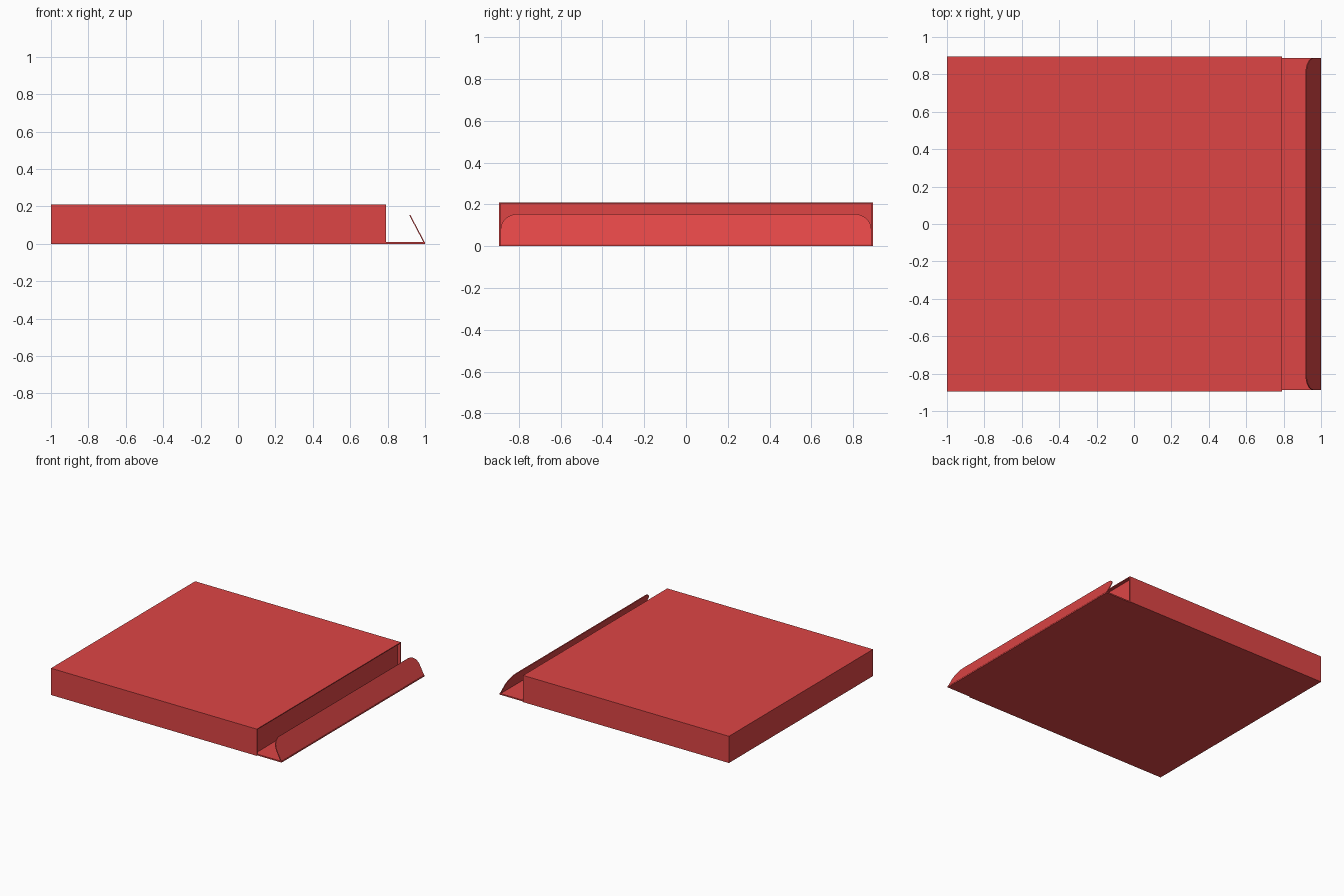
import bpy, bmesh, math
from mathutils import Vector

if "Cube" in bpy.data.objects:
    bpy.data.objects.remove(bpy.data.objects["Cube"])

mat = bpy.data.materials.new("red_card")
mat.diffuse_color = (0.73, 0.06, 0.06, 1)
mat.use_nodes = True
mat.node_tree.nodes["Principled BSDF"].inputs["Base Color"].default_value = mat.diffuse_color

W, H, X0, X1 = 0.895, 0.21, -1.0, 0.79   # half width, height, box ends
T = 0.01                                 # card thickness
FW = 0.887                               # half width of the flap pieces


def finish(bm, name):
    bmesh.ops.recalc_face_normals(bm, faces=bm.faces)
    me = bpy.data.meshes.new(name)
    bm.to_mesh(me)
    bm.free()
    ob = bpy.data.objects.new(name, me)
    me.materials.append(mat)
    bpy.context.collection.objects.link(ob)
    return ob


def box_bm(x0, x1, hw, z0, z1):
    bm = bmesh.new()
    bmesh.ops.create_cube(bm, size=1)
    for v in bm.verts:
        v.co = Vector(((x0 + x1) / 2 + v.co.x * (x1 - x0),
                       v.co.y * 2 * hw,
                       (z0 + z1) / 2 + v.co.z * (z1 - z0)))
    return bm


# Carton body: thin rim with the end panel set slightly inside
bm = box_bm(X0, X1, W, 0, H)
bm.normal_update()
end = max(bm.faces, key=lambda f: f.calc_center_median().x)
bmesh.ops.inset_region(bm, faces=[end], thickness=T)
new = bmesh.ops.extrude_discrete_faces(bm, faces=[end])["faces"][0]
for v in new.verts:
    v.co.x -= 0.025
finish(bm, "carton_body")

# Open lid panel lying flat, hinged on the lower edge
finish(box_bm(X1 - 0.02, 1.0, FW, 0, T), "lid_panel")

# Tuck flap: rounded panel folded up and back towards the carton
hinge, tip = Vector((0.994, 0, 0.004)), Vector((0.916, 0, 0.152))
up = tip - hinge
L, R = up.length, 0.085
half = [(FW, 0)]
for i in range(9):
    a = math.radians(90 * i / 8)
    half.append((FW - R + R * math.cos(a), L - R + R * math.sin(a)))
outline = half + [(-y, s) for y, s in reversed(half)]
bm = bmesh.new()
d = up.normalized()
face = bm.faces.new([bm.verts.new(hinge + d * s + Vector((0, y, 0))) for y, s in outline])
ext = bmesh.ops.extrude_face_region(bm, geom=[face])["geom"]
side = Vector((d.z, 0, -d.x)) * 0.006
bmesh.ops.translate(bm, vec=side, verts=[g for g in ext if isinstance(g, bmesh.types.BMVert)])
finish(bm, "tuck_flap")
